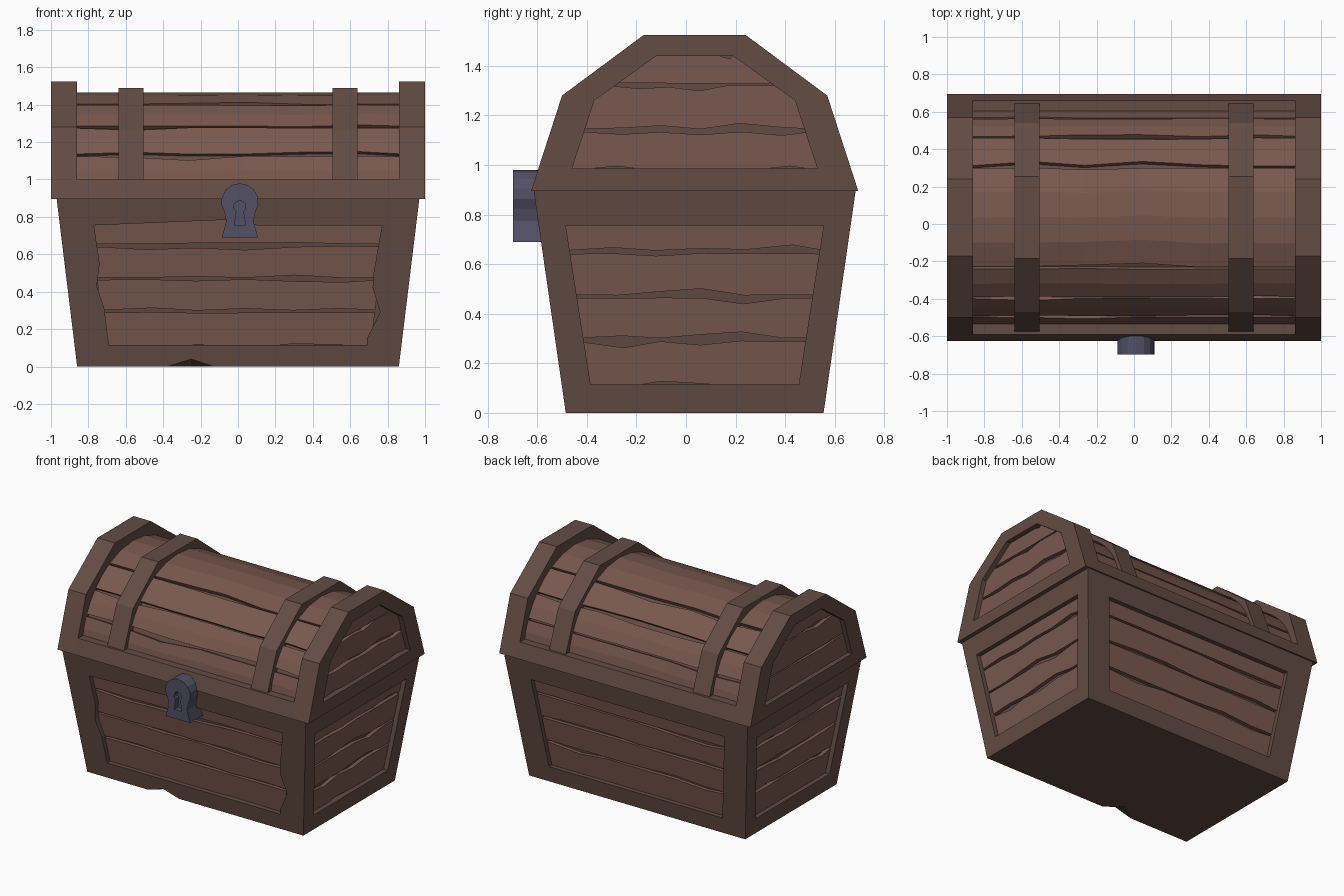
import bpy, bmesh, math, random

if "Cube" in bpy.data.objects:
    bpy.data.objects.remove(bpy.data.objects["Cube"])

random.seed(4)
CY = 0.035  # chest centre in y (lock sticks out in front)


def material(name, rgb):
    m = bpy.data.materials.new(name)
    m.diffuse_color = (*rgb, 1)
    m.use_nodes = True
    m.node_tree.nodes["Principled BSDF"].inputs["Base Color"].default_value = m.diffuse_color
    return m


FRAME = material("dark_wood", (0.125, 0.072, 0.057))
PLANK = material("light_wood", (0.19, 0.098, 0.078))
METAL = material("lock_metal", (0.085, 0.08, 0.13))


def face(bm, pts):
    bm.faces.new([bm.verts.new(p) for p in pts])


def finish(bm, name, mat):
    bmesh.ops.remove_doubles(bm, verts=bm.verts, dist=0.0005)
    bmesh.ops.recalc_face_normals(bm, faces=bm.faces)
    me = bpy.data.meshes.new(name)
    bm.to_mesh(me)
    bm.free()
    me.materials.append(mat)
    ob = bpy.data.objects.new(name, me)
    bpy.context.collection.objects.link(ob)
    return ob


def prism(name, profile, x0, x1, mat):
    """Extrude a (y, z) profile along x."""
    bm = bmesh.new()
    a = [(x0, CY + y, z) for y, z in profile]
    b = [(x1, CY + y, z) for y, z in profile]
    face(bm, a)
    face(bm, b)
    for i in range(len(a)):
        j = (i + 1) % len(a)
        face(bm, [a[i], a[j], b[j], b[i]])
    return finish(bm, name, mat)


def ring(bm, outer, inner, f, depth):
    """Flat frame around a recess; outer/inner are lists of edge chains in (u, z)."""
    n = len(outer)
    for i in range(n):
        j = (i + 1) % n
        o = outer[i] + [outer[j][0]]
        k = inner[i] + [inner[j][0]]
        face(bm, [f(u, z, 0) for u, z in o + k[::-1]])
        for p, q in zip(k, k[1:]):
            face(bm, [f(*p, 0), f(*q, 0), f(*q, depth), f(*p, depth)])
    face(bm, [f(u, z, depth) for chain in inner for u, z in chain])


def block(name, outer, inner, f, depth, back, mat):
    """Solid slab whose outer face carries a recess."""
    bm = bmesh.new()
    ring(bm, outer, inner, f, depth)
    pts = [p for chain in outer for p in chain]
    for p, q in zip(pts, pts[1:] + pts[:1]):
        face(bm, [f(*p, 0), f(*q, 0), f(*q, back), f(*p, back)])
    face(bm, [f(*p, back) for p in pts])
    return finish(bm, name, mat)


def plank(name, f, width, v0, v1, d0, d1, rows=1, rough=0.02):
    """Board with chipped long edges; f maps (u, v, depth) to space."""
    cols = [-1, -0.62, -0.3, 0.05, 0.4, 0.75, 1]
    chip = lambda i: 0.1 * rough if i in (0, 6) else random.choice((0.1, 0.15, 0.6, 1)) * rough * random.random()
    low = [v0 + 0.12 * rough + chip(i) for i in range(7)]
    top = [v1 - 0.12 * rough - chip(i) for i in range(7)]
    bm = bmesh.new()
    grids = []
    for d in (d0, d1):
        g = []
        for r in range(rows + 1):
            vs = [a + (b - a) * r / rows for a, b in zip(low, top)]
            g.append([f(c * width(v), v, d) for c, v in zip(cols, vs)])
        grids.append(g)
        for r in range(rows):
            for c in range(6):
                face(bm, [g[r][c], g[r][c + 1], g[r + 1][c + 1], g[r + 1][c]])
    loops = [g[0] + [row[-1] for row in g[1:-1]] + g[-1][::-1] + [row[0] for row in g[-2:0:-1]]
             for g in grids]
    a, b = loops
    for i in range(len(a)):
        j = (i + 1) % len(a)
        face(bm, [a[i], a[j], b[j], b[i]])
    return finish(bm, name, PLANK)


# ---- tapered body with four recessed sides
hx = lambda z: 0.86 + 0.11 * z / 0.9
hy = lambda z: 0.52 + 0.13 * z / 0.9
SIDES = {
    "front": lambda u, z, d: (u, CY - hy(z) + d, z),
    "back": lambda u, z, d: (-u, CY + hy(z) - d, z),
    "right": lambda u, z, d: (hx(z) - d, CY + u, z),
    "left": lambda u, z, d: (-hx(z) + d, CY - u, z),
}
bm = bmesh.new()
for side, f in SIDES.items():
    long = side in ("front", "back")
    h = hx if long else hy
    wb, wt = (0.69, 0.77) if long else (0.42, 0.52)
    outer = [[(-h(0), 0)], [(h(0), 0)], [(h(0.9), 0.9)], [(-h(0.9), 0.9)]]
    inner = [[(-wb, 0.115)], [(wb, 0.115)], [(wt, 0.755)], [(-wt, 0.755)]]
    if side == "front":  # worn edges
        outer[0] += [(-0.38, 0), (-0.25, 0.04), (-0.13, 0)]
        inner[1] += [(0.69, 0.15), (0.76, 0.29), (0.72, 0.42), (0.725, 0.5)]
        inner[2] += [(0.1, 0.755), (-0.05, 0.785)]
        inner[3] += [(-0.74, 0.55), (-0.755, 0.43), (-0.715, 0.31)]
    ring(bm, outer, inner, f, 0.06)
    width = lambda z, wb=wb, wt=wt: wb + (wt - wb) * (z - 0.115) / 0.64 + 0.02
    cuts = (0.1, 0.295, 0.47, 0.648, 0.79)
    for i in range(4):
        plank(f"{side}_plank_{i + 1}", f, width, cuts[i], cuts[i + 1], 0.033, 0.07, rough=0.03)
# underside with the chipped front edge
F = SIDES["front"]
a, tip, b, i = F(-0.38, 0, 0), F(-0.25, 0.04, 0), F(-0.13, 0, 0), F(-0.25, 0, 0.1)
face(bm, [a, tip, i])
face(bm, [tip, b, i])
face(bm, [F(-0.86, 0, 0), a, i, b, F(0.86, 0, 0), (0.86, CY + 0.52, 0), (-0.86, CY + 0.52, 0)])
face(bm, [(sx * 0.97, CY + sy * 0.65, 0.9) for sx, sy in ((-1, -1), (1, -1), (1, 1), (-1, 1))])
finish(bm, "body_frame", FRAME)


# ---- lid
def arch(*half):
    """Mirror (half width, z) points into a closed profile."""
    return [(y, z) for y, z in half] + [(-y, z) for y, z in reversed(half)]


END = arch((0.66, 0.895), (0.535, 1.28), (0.205, 1.525))
HOLE = arch((0.495, 0.985), (0.405, 1.26), (0.155, 1.44))
prism("lid_rim", arch((0.66, 0.895), (0.626, 1.0)), -0.88, 0.88, FRAME)


def end_width(z):
    if z < 1.26:
        return 0.515 - 0.09 * (z - 0.985) / 0.275
    return 0.425 - 0.25 * (z - 1.26) / 0.18


for name, s in (("right", 1), ("left", -1)):
    f = lambda u, z, d, s=s: (s * (1 - d), CY + s * u, z)
    block(f"lid_end_{name}", [[p] for p in END], [[p] for p in HOLE], f, 0.065, 0.14, FRAME)
    cuts = (0.97, 1.14, 1.325, 1.455)
    for i in range(3):
        plank(f"lid_end_{name}_plank_{i + 1}", f, end_width, cuts[i], cuts[i + 1],
              0.035, 0.08, rows=3, rough=0.025)
    # strap over the barrel
    prism(f"lid_strap_{name}", arch((0.625, 0.96), (0.505, 1.265), (0.22, 1.49)),
          s * 0.505, s * 0.638, FRAME)


# barrel boards follow an ellipse, v is the angle in radians
def barrel(u, v, d):
    return (u, CY + (0.58 - d) * math.cos(v), 0.9 + (0.565 - d) * math.sin(v))


core = [barrel(0, math.radians(t), 0.025) for t in range(0, 181, 10)]
prism("lid_core", [(y - CY, z) for _, y, z in core], -0.88, 0.88, FRAME)
cuts = [math.radians(t) for t in (6, 24, 42.3, 62.3, 117.7, 137.7, 156, 174)]
for i in range(7):
    plank(f"lid_plank_{i + 1}", barrel, lambda v: 0.88, cuts[i], cuts[i + 1], 0, 0.04,
          rows=4 if i == 3 else 2, rough=0.055)

# ---- lock plate with keyhole
arc = lambda r, zc, a0, a1, n: [(0.01 + r * math.cos(math.radians(a0 + (a1 - a0) * k / n)),
                                 zc + r * math.sin(math.radians(a0 + (a1 - a0) * k / n)))
                                for k in range(n + 1)]
right_out = arc(0.1, 0.88, 90, -35, 5) + [(0.083, 0.775), (0.107, 0.69)]
right_in = arc(0.032, 0.855, 90, -55, 4) + [(0.04, 0.755)]
mirror = lambda pts: [(0.02 - x, z) for x, z in reversed(pts)]
block("lock", [right_out, mirror(right_out)[:-1]], [right_in, mirror(right_in)[:-1]],
      lambda u, z, d: (u, -0.698 + d, z), 0.04, 0.16, METAL)
